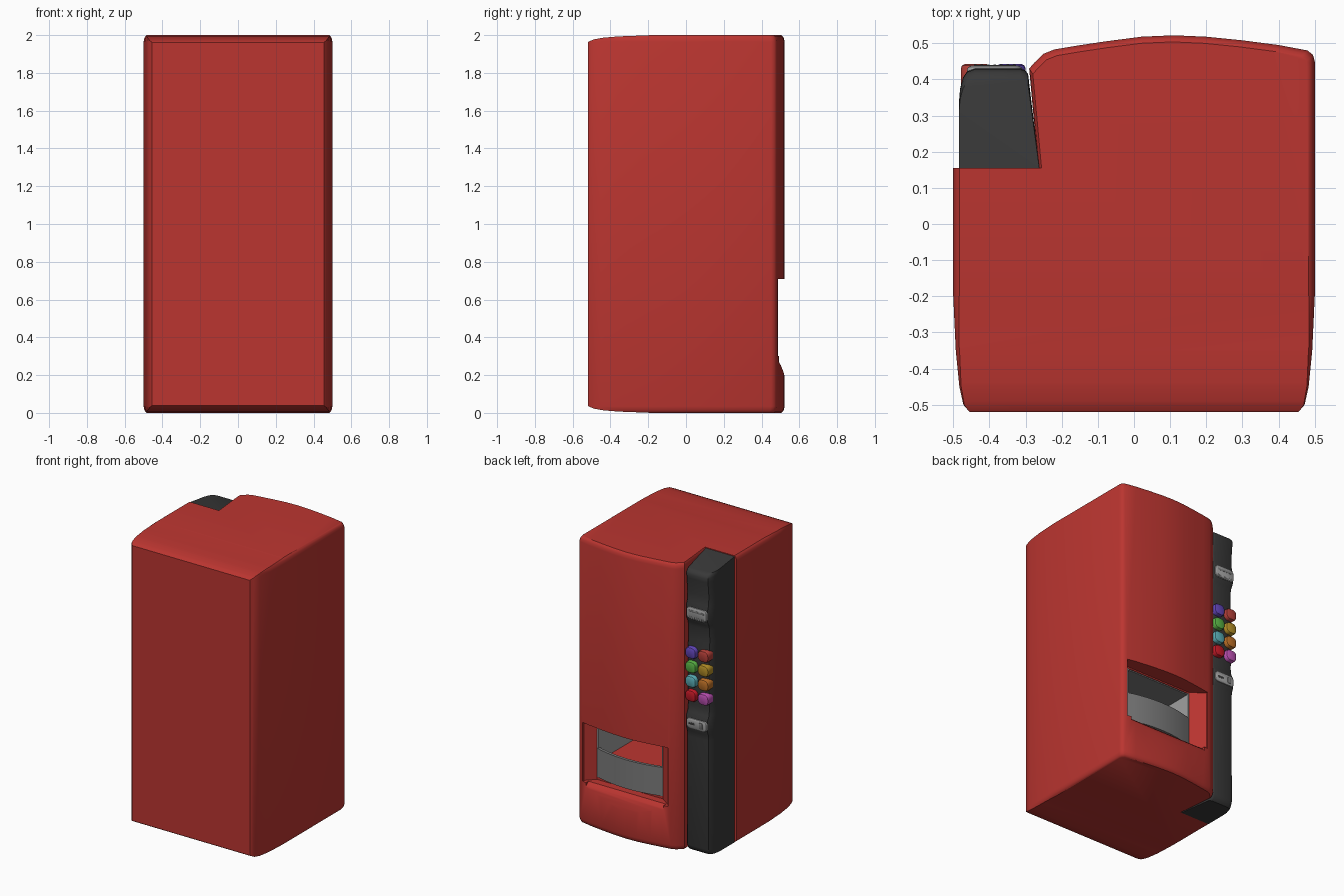
import bpy, bmesh, math
from mathutils import Vector

if "Cube" in bpy.data.objects:
    bpy.data.objects.remove(bpy.data.objects["Cube"])


def material(name, rgb):
    m = bpy.data.materials.new(name)
    m.diffuse_color = (*rgb, 1)
    m.use_nodes = True
    m.node_tree.nodes["Principled BSDF"].inputs["Base Color"].default_value = m.diffuse_color
    return m


RED = material("red_paint", (0.50, 0.036, 0.03))
DARK = material("dark_plastic", (0.04, 0.04, 0.04))
SILVER = material("silver", (0.35, 0.35, 0.35))
GREY = material("mid_grey", (0.2, 0.2, 0.2))


def make(name, rings, mat=None, smooth=True):
    """Loft closed rings of equal length and cap both ends."""
    bm = bmesh.new()
    loops = [[bm.verts.new(p) for p in r] for r in rings]
    n = len(loops[0])
    for a, b in zip(loops, loops[1:]):
        for i in range(n):
            bm.faces.new((a[i], a[(i + 1) % n], b[(i + 1) % n], b[i]))
    bm.faces.new(loops[0][::-1])
    bm.faces.new(loops[-1])
    bmesh.ops.recalc_face_normals(bm, faces=bm.faces)
    me = bpy.data.meshes.new(name)
    bm.to_mesh(me)
    bm.free()
    ob = bpy.data.objects.new(name, me)
    bpy.context.collection.objects.link(ob)
    if mat:
        me.materials.append(mat)
    if smooth:
        shade(ob)
    return ob


def shade(ob):
    bpy.ops.object.select_all(action='DESELECT')
    ob.select_set(True)
    bpy.context.view_layer.objects.active = ob
    bpy.ops.object.shade_smooth_by_angle(angle=math.radians(35))


def prism(name, pts, lo, hi, axis, mat=None):
    """Extrude a 2D profile along x (pts are y,z) or z (pts are x,y)."""
    put = (lambda p, h: (h, *p)) if axis == 'X' else (lambda p, h: (*p, h))
    return make(name, [[put(p, h) for p in pts] for h in (lo, hi)], mat, False)


def box(name, x, y, z, mat=None):
    return prism(name, [(x[0], y[0]), (x[1], y[0]), (x[1], y[1]), (x[0], y[1])], z[0], z[1], 'Z', mat)


def boolean(ob, cutter, op):
    m = ob.modifiers.new("cut", 'BOOLEAN')
    m.object, m.operation, m.solver = cutter, op, 'EXACT'
    bpy.context.view_layer.objects.active = ob
    bpy.ops.object.modifier_apply(modifier=m.name)
    bpy.data.objects.remove(cutter)


def pad(name, cx, cz, w, h, y0, y1, mat, r=0.025):
    """Rounded rectangle facing +y with a soft front edge."""
    def ring(y, inset):
        out = []
        for k in range(4):
            sx, sz = [(1, 1), (-1, 1), (-1, -1), (1, -1)][k]
            for j in range(6):
                a = math.pi / 2 * (k + j / 5)
                out.append((cx + sx * (w / 2 - r) + (r - inset) * math.cos(a), y,
                            cz + sz * (h / 2 - r) + (r - inset) * math.sin(a)))
        return out
    d = min(0.012, r * 0.6)
    return make(name, [ring(y0, 0), ring(y1 - d, 0), ring(y1 - d * 0.35, d * 0.3), ring(y1, d)], mat)


# Cabinet: plan outline with rounded top and bottom rims
plan = [(-.5, .155), (-.5, -.2), (-.493, -.35), (-.483, -.45), (-.472, -.5), (-.455, -.52),
        (.455, -.52), (.472, -.5), (.483, -.45), (.493, -.35), (.5, -.2), (.5, .45), (.495, .468),
        (.48, .48), (.4, .495), (.3, .508), (.2, .518), (.11, .522), (.02, .518), (-.08, .505),
        (-.16, .493), (-.22, .483), (-.25, .471), (-.275, .447), (-.29, .43), (-.265, .155)]
rims = [(0, .965), (.006, .98), (.015, .991), (.035, 1)]
levels = rims + [(2 - z, s) for z, s in reversed(rims)]
body = make("cabinet", [[(x * s, y * s if y != .155 else y, z) for x, y in plan] for z, s in levels], RED, False)

# Rear edge sweep along the top and bottom
sweep = [(-.53, .95), (-.515, .965), (-.49, .977), (-.44, .986), (-.36, .993), (-.2, .999), (-.1, 1.01), (.6, 1.01)]
boolean(body, prism("sweep", [(y, 1 + z) for y, z in sweep] + [(y, 1 - z) for y, z in reversed(sweep)],
                    -.7, .7, 'X'), 'INTERSECT')

# Delivery recess, rolled lower lip and inner cavity
boolean(body, prism("recess", [(.46, .6), (.46, .47), (.40, .41), (-.11, .41), (-.2, .475), (-.2, .6)],
                    .30, .71, 'Z'), 'DIFFERENCE')
boolean(body, prism("lip", [(.6, .17), (.523, .19), (.515, .22), (.503, .25), (.485, .28), (.46, .303),
                            (.46, .33), (.6, .33)], -.17, .43, 'X'), 'DIFFERENCE')
boolean(body, box("cavity", (-.11, .40), (-.05, .45), (.43, .70)), 'DIFFERENCE')
shade(body)

# Cavity lining
for name, x in (("cavity_wall_right", (.39, .401)), ("cavity_wall_left", (-.111, -.10))):
    box(name, x, (-.049, .41), (.43, .70), SILVER)
box("cavity_ceiling", (-.10, .39), (-.049, .405), (.692, .702), GREY)

# Curved delivery flap
arc = [(-.11 + .51 * t / 12, .412 + .04 * (1 - (t / 6 - 1) ** 2)) for t in range(13)]
shade(prism("delivery_flap", arc + [(x, y - .02) for x, y in reversed(arc)], .32, .52, 'Z', GREY))

# Control column: front depth varies with height
depths = [(.0, .395), (.012, .41), (.04, .42), (.80, .418), (.84, .421), (.86, .43), (.94, .43), (.97, .415),
          (1.02, .408), (1.06, .412), (1.42, .412), (1.48, .405), (1.57, .407), (1.60, .415), (1.63, .43),
          (1.71, .43), (1.74, .42), (1.80, .415), (1.93, .425), (1.965, .428), (1.985, .418), (1.995, .40)]


def column_ring(z, f):
    tilt = max(0, (z - 1.8) / .2) * .14
    pts = [(-.484, .155), (-.484, f - .09), (-.481, f - .055), (-.473, f - .025), (-.462, f - .008), (-.44, f),
           (-.315, f), (-.302, f - .004), (-.293, f - .015), (-.262, .155)]
    return [(x, y, z - tilt * (y - .155)) for x, y in pts]


make("control_column", [column_ring(z, f) for z, f in depths], DARK)

# Selection buttons, two columns of four
colours = [[(.12, .06, .48), (.10, .45, .06), (.10, .42, .47), (.55, .01, .02)],
           [(.45, .05, .04), (.45, .27, .02), (.50, .16, .02), (.50, .08, .45)]]
for c, (cx, column) in enumerate(zip((-.341, -.438), colours)):
    for r, rgb in enumerate(column):
        pad(f"button_{c}_{r}", cx, 1.39 - .1 * r, .082, .078, .385, .443,
            material(f"button_colour_{c}_{r}", rgb), .03)

# Note acceptor with a slot and a ribbed lower edge
pad("note_acceptor", -.385, 1.67, .155, .085, .41, .438, SILVER)
pad("note_slot", -.385, 1.685, .12, .014, .42, .440, GREY, .006)
for i in range(7):
    pad(f"note_rib_{i}", -.439 + .018 * i, 1.637, .009, .02, .42, .441, SILVER, .004)

# Coin unit with slot and return lever
pad("coin_unit", -.385, .90, .155, .075, .41, .438, SILVER)
pad("coin_slot", -.35, .90, .05, .016, .42, .440, DARK, .006)
pad("coin_lever", -.42, .90, .03, .045, .42, .442, GREY, .01)
